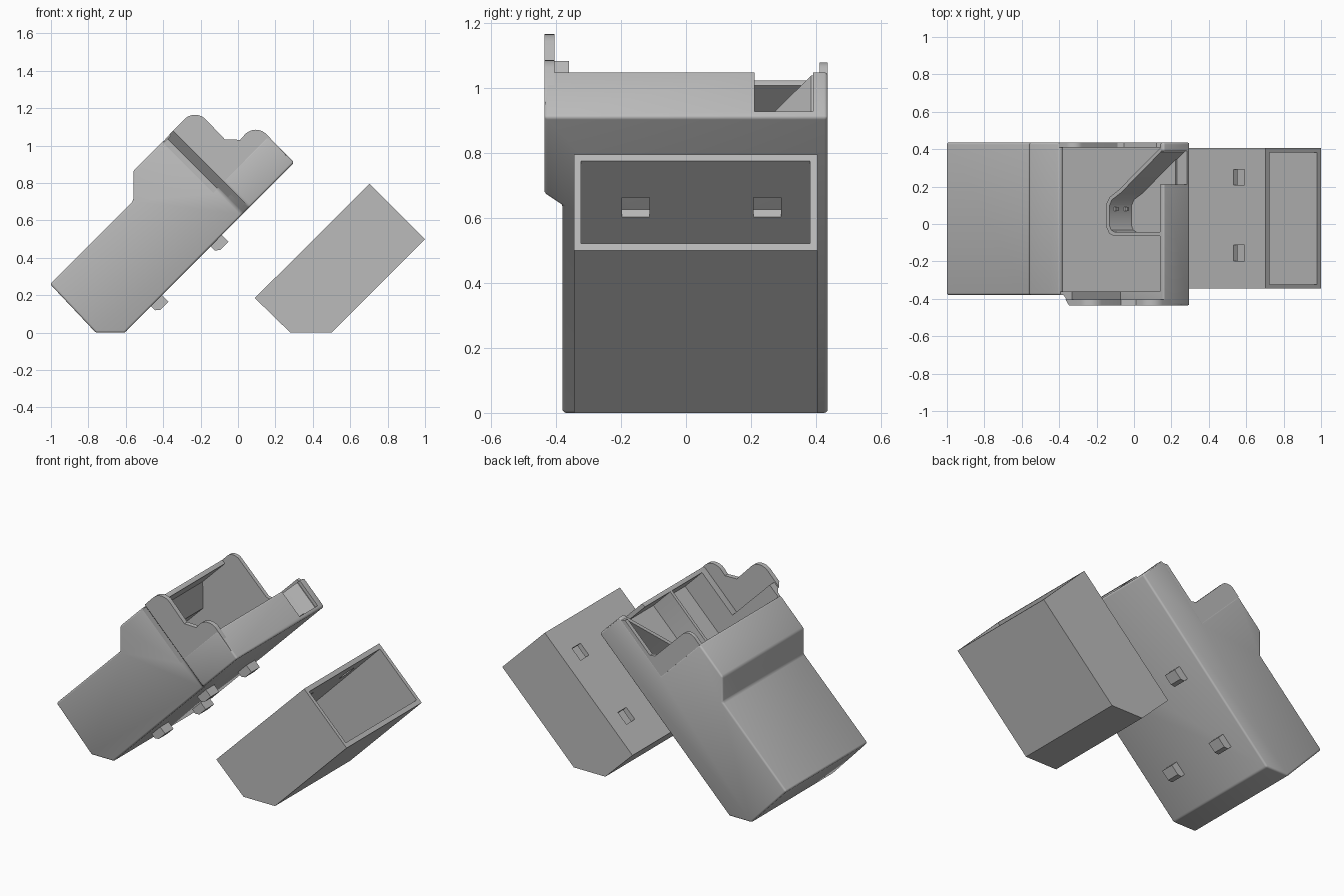
import bpy, bmesh, math

if "Cube" in bpy.data.objects:
    bpy.data.objects.remove(bpy.data.objects["Cube"])

R2 = math.sqrt(2)
grey = bpy.data.materials.new("plastic_grey")
grey.diffuse_color = (0.50, 0.50, 0.50, 1)
grey.use_nodes = True
grey.node_tree.nodes["Principled BSDF"].inputs["Base Color"].default_value = grey.diffuse_color


def uv(u, v):
    """Tilted frame (u along the case, v across it) to x, z."""
    return ((u - v) / R2, (u + v) / R2)


def side(p, q, t):          # profile in x, z swept along y
    return (p, t, q)


def plan(p, q, t):          # outline in u, y swept along v
    x, z = uv(p, t)
    return (x, q, z)


def prism(name, pts, a, b, place=side):
    bm = bmesh.new()
    low = [bm.verts.new(place(p, q, a)) for p, q in pts]
    top = [bm.verts.new(place(p, q, b)) for p, q in pts]
    bm.faces.new(low)
    bm.faces.new(top)
    n = len(pts)
    for i in range(n):
        j = (i + 1) % n
        bm.faces.new((low[i], low[j], top[j], top[i]))
    bmesh.ops.recalc_face_normals(bm, faces=bm.faces)
    me = bpy.data.meshes.new(name)
    bm.to_mesh(me)
    bm.free()
    me.materials.append(grey)
    ob = bpy.data.objects.new(name, me)
    bpy.context.collection.objects.link(ob)
    return ob


def box(name, u0, u1, v0, v1, y0, y1):
    return prism(name, [uv(u0, v0), uv(u1, v0), uv(u1, v1), uv(u0, v1)], y0, y1)


def arc(cx, cz, r, a0, a1, n=10):
    return [(cx + r * math.cos(math.radians(a0 + (a1 - a0) * i / n)),
             cz + r * math.sin(math.radians(a0 + (a1 - a0) * i / n))) for i in range(n + 1)]


def cut(ob, cutter):
    m = ob.modifiers.new("cut", 'BOOLEAN')
    m.operation, m.solver, m.object = 'DIFFERENCE', 'EXACT', cutter
    cutter.hide_render = True


def bevel(ob, w, seg=3):
    m = ob.modifiers.new("round", 'BEVEL')
    m.width, m.segments, m.limit_method = w, seg, 'ANGLE'
    m.angle_limit = math.radians(35)


def finish(ob):
    """Apply the modifiers and smooth the rounded parts."""
    dg = bpy.context.evaluated_depsgraph_get()
    me = bpy.data.meshes.new_from_object(ob.evaluated_get(dg))
    ob.modifiers.clear()
    ob.data = me
    bpy.ops.object.select_all(action='DESELECT')
    ob.select_set(True)
    bpy.context.view_layer.objects.active = ob
    bpy.ops.object.shade_smooth_by_angle(angle=math.radians(32))


# Cutter that narrows the lower case on its front side
flare = prism("flare_cutter", [(-2, -.7), (-2, -.38), (.467, -.38), (.52, -.437), (.52, -.7)],
              -1, 2.5, plan)

# Hollow case, stepped down around the open end
case = prism("case", [(-1.005, .26), (-.76, 0), (-.605, 0), (.30, .91), uv(.856, .632),
                      uv(.445, .632), uv(.445, 1.008), (-.56, .865), (-.56, .705)], -.436, .436)
cut(case, flare)
bevel(case, .025)
cavity = prism("cavity_cutter", [uv(-.4, .465), uv(.83, .465), uv(.83, .98), uv(.225, .98),
                                 uv(.11, .86), uv(-.4, .86)], -.36, .41)
cut(case, cavity)
window = box("window_cutter", .78, 1.0, .455, .8, .21, .39)
cut(case, window)

# Tall front wall with two rounded humps
front_wall = prism("front_wall", [uv(.46, .46), uv(.46, 1.008)] + arc(-.23, 1.085, .08, 135, 45)
                   + [(-.07, 1.033), (.012, 1.031)] + arc(.095, 1.005, .08, 135, 45)
                   + [uv(.854, .5), uv(.84, .46)], -.435, -.405)
cut(front_wall, flare)
cheek = box("front_wall_cheek", .42, .53, .55, 1.0, -.435, -.36)
cut(cheek, flare)

# Back wall with one hump
back_wall = prism("back_wall", [uv(.44, .5), uv(.44, 1.006)] + arc(-.321, 1.018, .06, 135, 45)
                  + [uv(.554, .68), uv(.575, .65), uv(.82, .65), uv(.85, .61), uv(.85, .5)], .41, .435)

# Thin divider around the plug pocket
outer = [(.835, .41), (.52, .185), (.45, .145), (.425, .11), (.425, -.02), (.445, -.05),
         (.475, -.063), (.835, -.063)]
inner = [(.835, -.043), (.485, -.043), (.46, -.033), (.447, -.01), (.447, .10), (.465, .13),
         (.53, .165), (.835, .385)]
divider = prism("pocket_divider", outer + inner, .45, .632, plan)

# Two contact pins inside the pocket
for i, v in enumerate((.586, .51)):
    prism(f"contact_pin_{i}", arc(*uv(.45, v), .012, 0, 324, 9), .07, .09)

# Receiving box, open at its upper end
holder = prism("holder_box", [(.09, .185), (.28, 0), (.50, 0), (1, .5), (.703, .795)], -.345, .405)
hollow = prism("holder_cutter", [(.14, .185), (.29, .03), (.488, .03), uv(1.3, -.325),
                                 uv(1.3, .037)], -.323, .382)
cut(holder, hollow)

# Clips under the case and the matching slots in the box
cutters = [flare, cavity, window, hollow]
for i, u in enumerate((-.187, .265)):
    for j, y in enumerate((-.155, .25)):
        prism(f"clip_{i}{j}", [uv(u - .042, .45), uv(u - .042, .398), uv(u - .02, .38),
                               uv(u + .042, .38), uv(u + .042, .45)], y - .042, y + .042)
        s = u + .595
        slot = box(f"slot_cutter_{i}{j}", s - .042, s + .042, .02, .2, y - .042, y + .042)
        cut(holder, slot)
        cutters.append(slot)

for ob in list(bpy.context.collection.objects):
    if ob not in cutters:
        finish(ob)
for c in cutters:
    bpy.data.objects.remove(c)
